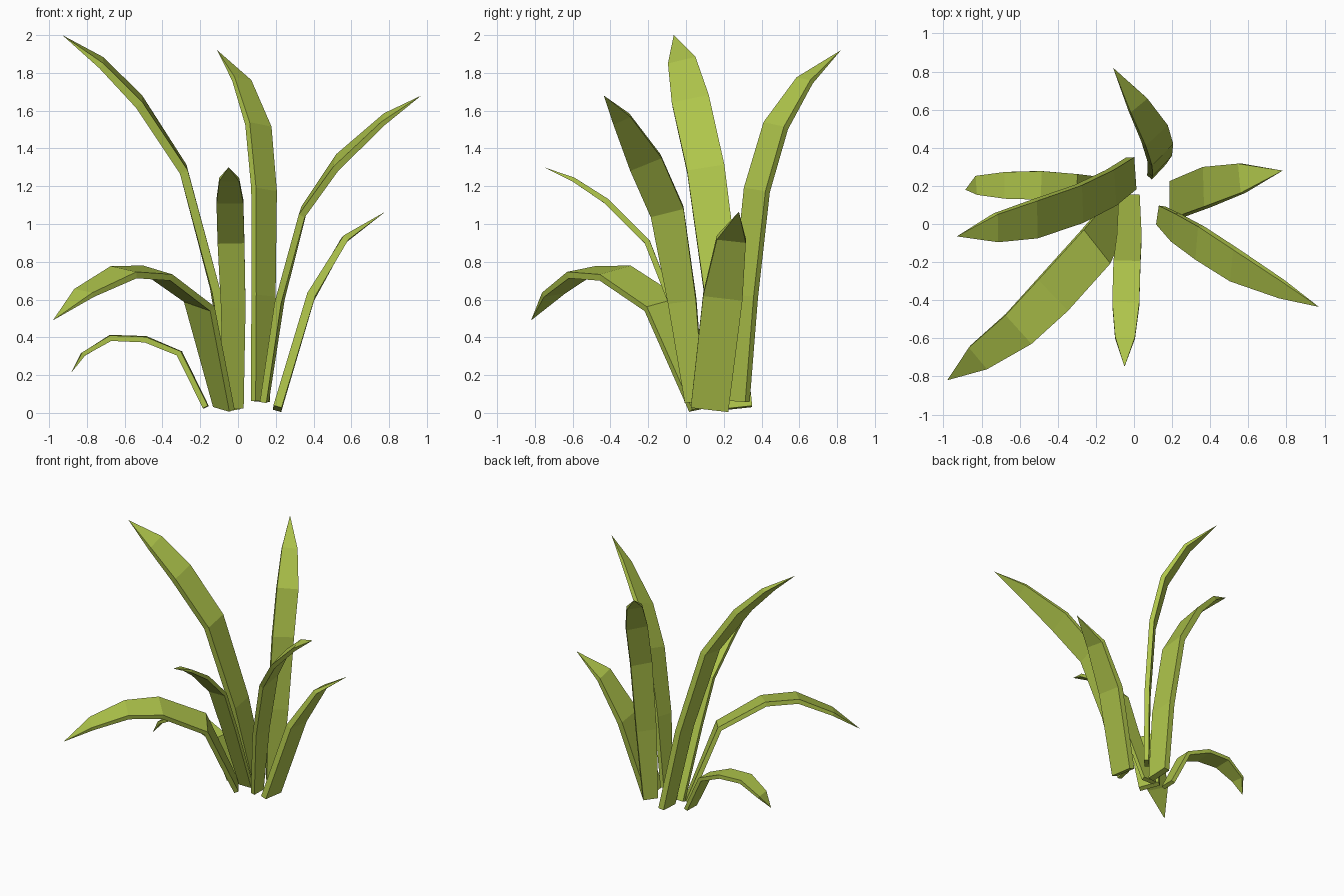
import bpy, bmesh
from mathutils import Vector

leaf = bpy.data.materials.new("leaf_green")
leaf.diffuse_color = (0.43, 0.56, 0.07, 1)


def blade(name, side, rings, tip, thick=0.045):
    """Flat strip with a box section; rings are (x, y, z, width), ending in a point."""
    side, tip = Vector(side).normalized(), Vector(tip)
    pts = [Vector(r[:3]) for r in rings] + [tip]
    dirs = [(b - a).normalized() for a, b in zip(pts, pts[1:])]
    bm = bmesh.new()
    loops = []
    for i, r in enumerate(rings):
        t = (dirs[max(i - 1, 0)] + dirs[i]).normalized()
        w = (side - t * side.dot(t)).normalized()
        n = t.cross(w)
        h = thick / 2 * (0.75 if i == len(rings) - 1 else 1)
        loops.append([bm.verts.new(pts[i] + w * (sx * r[3] / 2) + n * (sy * h))
                      for sx, sy in ((-1, -1), (1, -1), (1, 1), (-1, 1))])
    end = bm.verts.new(tip)
    bm.faces.new(loops[0])
    for a, b in zip(loops, loops[1:]):
        for k in range(4):
            j = (k + 1) % 4
            bm.faces.new((a[k], a[j], b[j], b[k]))
    for k in range(4):
        bm.faces.new((loops[-1][k], loops[-1][(k + 1) % 4], end))
    bmesh.ops.recalc_face_normals(bm, faces=bm.faces)
    me = bpy.data.meshes.new(name)
    bm.to_mesh(me)
    bm.free()
    me.materials.append(leaf)
    bpy.context.collection.objects.link(bpy.data.objects.new(name, me))


# Tallest blade, leaning left
blade("tall_left_blade", (-0.1, 0.95, 0.3),
      [(-0.015, 0.265, 0.025, 0.17), (-0.12, 0.19, 0.65, 0.19), (-0.29, 0.105, 1.29, 0.20),
       (-0.525, 0.025, 1.65, 0.20), (-0.725, -0.02, 1.855, 0.15)], (-0.93, -0.065, 2.0))
# Upright blade at the back
blade("back_blade", (0.68, 0.73, 0),
      [(0.118, 0.285, 0.06, 0.11), (0.135, 0.315, 0.62, 0.15), (0.138, 0.375, 1.18, 0.16),
       (0.108, 0.475, 1.52, 0.16), (0.02, 0.628, 1.76, 0.115)], (-0.11, 0.82, 1.92), 0.035)
# Long blade arching to the front right
blade("front_right_blade", (0.19, 0.84, 0.48),
      [(0.14, 0.045, 0.06, 0.10), (0.22, -0.02, 0.59, 0.15), (0.345, -0.10, 1.065, 0.18),
       (0.525, -0.215, 1.325, 0.18), (0.775, -0.342, 1.555, 0.10)], (0.97, -0.435, 1.68), 0.035)
# Short wide blade on the right
blade("right_blade", (0.03, 1, 0.02),
      [(0.208, 0.125, 0.022, 0.20), (0.385, 0.195, 0.615, 0.21),
       (0.565, 0.24, 0.92, 0.155)], (0.78, 0.28, 1.065))
# Blade leaning straight forward
blade("front_blade", (1, 0, 0),
      [(-0.025, 0.14, 0.03, 0.11), (-0.025, -0.07, 0.56, 0.13), (-0.037, -0.205, 0.905, 0.142),
       (-0.043, -0.42, 1.12, 0.142), (-0.047, -0.595, 1.235, 0.105)], (-0.05, -0.75, 1.30), 0.03)
# Drooping wide blade, front left
blade("front_left_blade", (-0.58, 0.8, 0.17),
      [(-0.075, 0.085, 0.025, 0.15), (-0.205, -0.125, 0.575, 0.23), (-0.43, -0.375, 0.74, 0.23),
       (-0.605, -0.55, 0.745, 0.205), (-0.815, -0.70, 0.635, 0.15)], (-0.98, -0.82, 0.49), 0.035)
# Small drooping blade on the left
blade("left_blade", (0.02, 1, 0.03),
      [(-0.17, 0.185, 0.03, 0.12), (-0.31, 0.195, 0.315, 0.135), (-0.49, 0.203, 0.39, 0.15),
       (-0.675, 0.203, 0.397, 0.14), (-0.82, 0.203, 0.31, 0.10)], (-0.885, 0.18, 0.21), 0.03)
